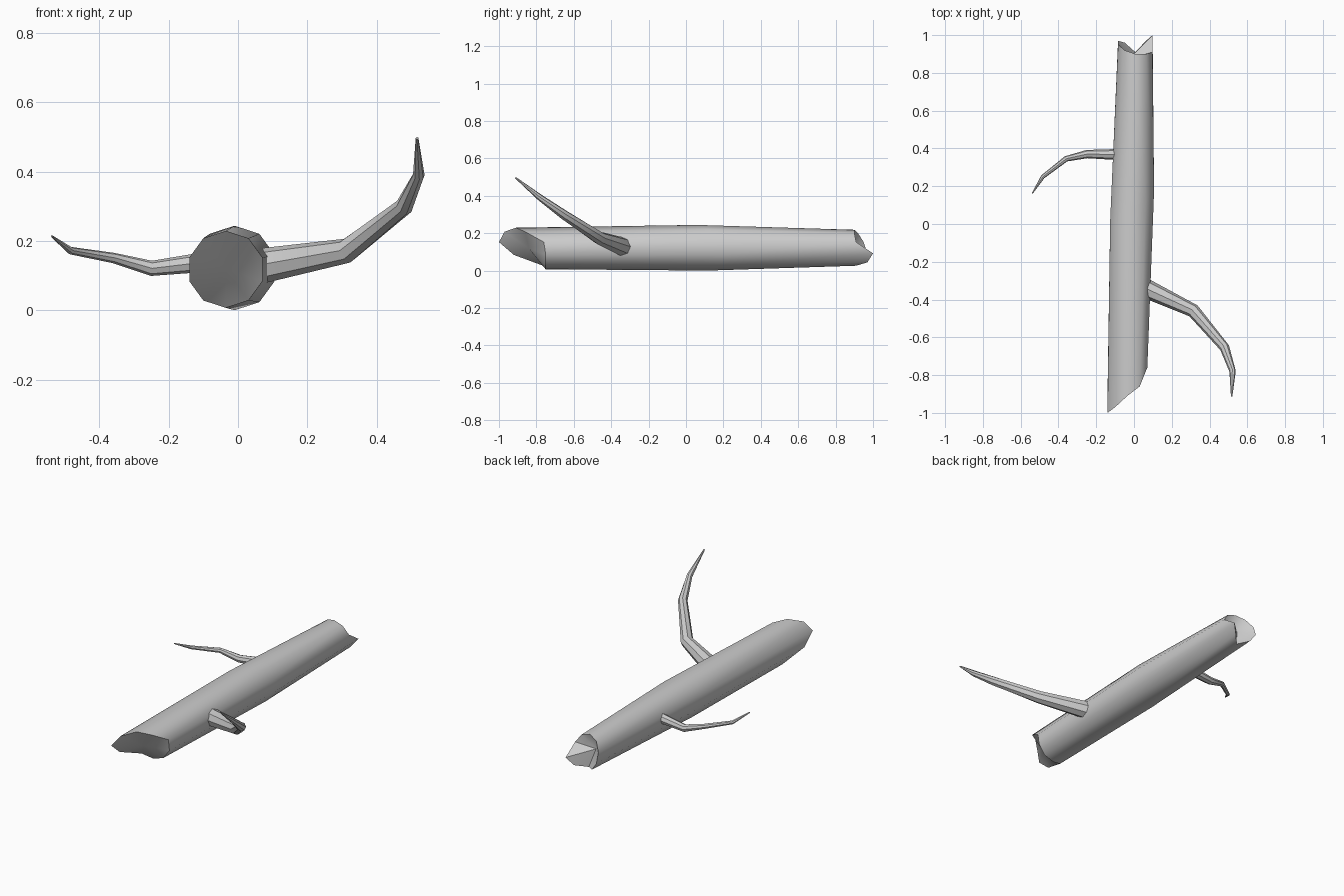
import bpy, bmesh, math
from mathutils import Vector

if "Cube" in bpy.data.objects:
    bpy.data.objects.remove(bpy.data.objects["Cube"])


def skin(name, rings, start_centre, end_centre):
    """Bridge equal-sized rings and close both ends with fans."""
    bm = bmesh.new()
    loops = [[bm.verts.new(p) for p in ring] for ring in rings]
    n = len(loops[0])
    for a, b in zip(loops, loops[1:]):
        for i in range(n):
            j = (i + 1) % n
            bm.faces.new((a[i], a[j], b[j], b[i]))
    for loop, centre in ((loops[0], start_centre), (loops[-1], end_centre)):
        c = bm.verts.new(centre)
        for i in range(n):
            bm.faces.new((loop[i], loop[(i + 1) % n], c))
    bmesh.ops.recalc_face_normals(bm, faces=bm.faces)
    mesh = bpy.data.meshes.new(name)
    bm.to_mesh(mesh)
    bm.free()
    obj = bpy.data.objects.new(name, mesh)
    bpy.context.collection.objects.link(obj)
    bpy.ops.object.select_all(action='DESELECT')
    bpy.context.view_layer.objects.active = obj
    obj.select_set(True)
    bpy.ops.object.shade_smooth_by_angle(angle=math.radians(40))
    return obj


def trunk_ring(cx, cz, r, ys):
    ring = []
    for i, y in enumerate(ys):
        a = math.radians(18 + 36 * i)
        ring.append((cx + r * math.cos(a), y, cz + r * math.sin(a)))
    return ring


def branch(name, points, radii, sides=8):
    pts = [Vector(p) for p in points]
    rings = []
    for i, (p, r) in enumerate(zip(pts, radii)):
        d_in = (p - pts[i - 1]).normalized() if i else Vector()
        d_out = (pts[i + 1] - p).normalized() if i < len(pts) - 1 else Vector()
        t = (d_in + d_out).normalized()
        side = t.cross(Vector((0, 0, 1))).normalized()
        up = side.cross(t)
        rings.append([p + r * (math.cos(a) * side + math.sin(a) * up)
                      for a in (math.tau * k / sides for k in range(sides))])
    return skin(name, rings, pts[0], pts[-1])


# Fallen trunk: broken jagged ends, slightly swollen middle
front_y = [-.76, -.86, -.91, -.97, -1, -.92, -.77, -.75, -.75, -.75]
mid_y = [.17, .12, .06, .04, .02, .02, .06, .12, .17, .2]
back_y = [.91, .90, .90, .92, .95, .97, .96, .91, .97, 1.0]
skin("log_trunk",
     [trunk_ring(-.035, .118, .111, front_y),
      trunk_ring(-.01, .122, .122, mid_y),
      trunk_ring(.007, .122, .096, back_y)],
     (-.035, -.84, .118), (-.02, .88, .13))

# Large upswept branch on the right
branch("right_branch",
       [(.05, -.335, .125), (.315, -.46, .172), (.48, -.655, .3),
        (.522, -.78, .39), (.517, -.912, .497)],
       [.052, .036, .026, .017, .004])

# Small branch on the left
branch("left_branch",
       [(-.09, .368, .14), (-.25, .37, .121), (-.36, .345, .151),
        (-.483, .25, .172), (-.538, .163, .214)],
       [.029, .022, .015, .011, .003])
